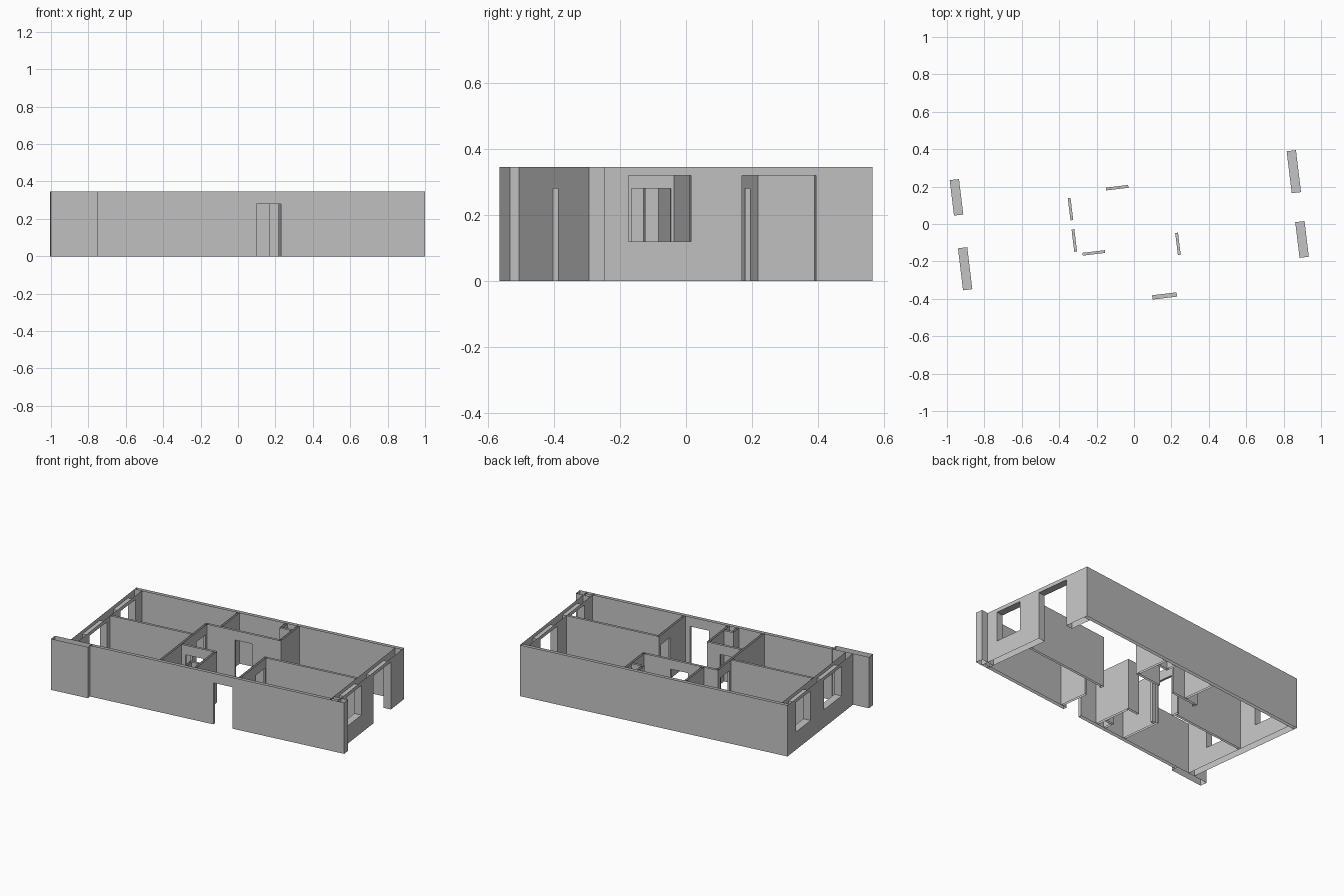
import bpy, bmesh, math

if "Cube" in bpy.data.objects:
    bpy.data.objects.remove(bpy.data.objects["Cube"], do_unlink=True)

HEIGHT = 0.345
TURN = math.radians(6.9)      # whole plan is turned slightly
THIN = 0.015                  # partition thickness
PARTY = 0.023                 # long wall thickness
FACADE = 0.05                 # end wall thickness
DOOR = (0, 0.28)
TALL_DOOR = (0, 0.32)
WINDOW = (0.12, 0.32)

grey = bpy.data.materials.new("wall_grey")
grey.use_nodes = True
colour = (0.55, 0.55, 0.55, 1)
grey.diffuse_color = colour
grey.node_tree.nodes["Principled BSDF"].inputs["Base Color"].default_value = colour


def wall(name, axis, start, end, side, thick, openings=()):
    """Hollow wall, open above and below, with lined openings (from, to, (sill, head))."""
    bm = bmesh.new()

    def quad(*points):
        corners = [(s, t, z) if axis == "x" else (t, s, z) for s, t, z in points]
        bm.faces.new([bm.verts.new(c) for c in corners])

    near, far = side, side + thick

    def panels(a, b, low, high):
        for t in (near, far):
            quad((a, t, low), (b, t, low), (b, t, high), (a, t, high))

    def across(s, low, high):
        quad((s, near, low), (s, far, low), (s, far, high), (s, near, high))

    def level(a, b, z):
        quad((a, near, z), (b, near, z), (b, far, z), (a, far, z))

    across(start, 0, HEIGHT)
    across(end, 0, HEIGHT)
    cursor = start
    for a, b, (sill, head) in sorted(openings):
        panels(cursor, a, 0, HEIGHT)
        panels(a, b, head, HEIGHT)
        level(a, b, head)
        if sill > 0:
            panels(a, b, 0, sill)
            level(a, b, sill)
        across(a, sill, head)
        across(b, sill, head)
        cursor = b
    panels(cursor, end, 0, HEIGHT)

    bmesh.ops.remove_doubles(bm, verts=bm.verts, dist=0.0001)
    bmesh.ops.recalc_face_normals(bm, faces=bm.faces)
    mesh = bpy.data.meshes.new(name)
    bm.to_mesh(mesh)
    bm.free()
    mesh.materials.append(grey)
    obj = bpy.data.objects.new(name, mesh)
    obj.rotation_euler.z = TURN
    bpy.context.collection.objects.link(obj)
    return obj


# Outer shell
LEFT, RIGHT, FRONT, BACK = -0.95, 0.907, -0.413, 0.46
inner_front, inner_back = FRONT + PARTY, BACK - PARTY
wall("front_wall", "x", -0.806, RIGHT, FRONT, PARTY, [(0.05, 0.182, DOOR)])
wall("back_wall", "x", LEFT, RIGHT, inner_back, PARTY)
wall("end_wall_low_x", "y", inner_front, inner_back, LEFT, FACADE,
     [(-0.242, -0.016, WINDOW), (0.16, 0.351, WINDOW)])
wall("end_wall_high_x", "y", inner_front, inner_back, RIGHT - FACADE, FACADE,
     [(-0.286, -0.094, WINDOW), (0.062, 0.288, TALL_DOOR)])

# Projecting wall ends at the front corners
wall("front_pier_low_x", "x", -1.061, -0.806, -0.441, FACADE)
wall("front_pier_high_x", "x", RIGHT - FACADE, 0.957, FRONT, FACADE)

# Hall cross wall with two room doors
wall("hall_cross_wall", "y", inner_front, 0.21, -0.335, THIN,
     [(-0.109, 0.011, DOOR), (0.06, 0.18, DOOR)])
wall("bedroom_divider", "x", LEFT + FACADE, -0.335, 0.025, THIN)

# Bathroom at the back
wall("bathroom_front_wall", "x", -0.335, 0.19, 0.196, THIN, [(-0.126, -0.006, DOOR)])
wall("bathroom_side_low_x", "y", 0.211, inner_back, -0.237, THIN)
wall("bathroom_side_high_x", "y", 0.196, inner_back, 0.178, THIN)
wall("bathroom_shaft_front", "x", 0.095, 0.178, 0.36, THIN)
wall("bathroom_shaft_side", "y", 0.375, inner_back, 0.095, THIN)

# Small washroom at the front
wall("washroom_wall", "x", -0.32, -0.08, -0.135, THIN, [(-0.292, -0.172, DOOR)])
wall("washroom_side", "y", inner_front, -0.135, -0.095, THIN)
wall("washroom_shaft_back", "x", -0.16, -0.095, -0.33, THIN)
wall("washroom_shaft_side", "y", inner_front, -0.33, -0.16, THIN)

# Room beside the entrance
wall("entrance_room_side", "y", inner_front, -0.05, 0.213, THIN, [(-0.194, -0.074, DOOR)])
wall("living_divider", "x", 0.228, RIGHT - FACADE, -0.065, THIN)
